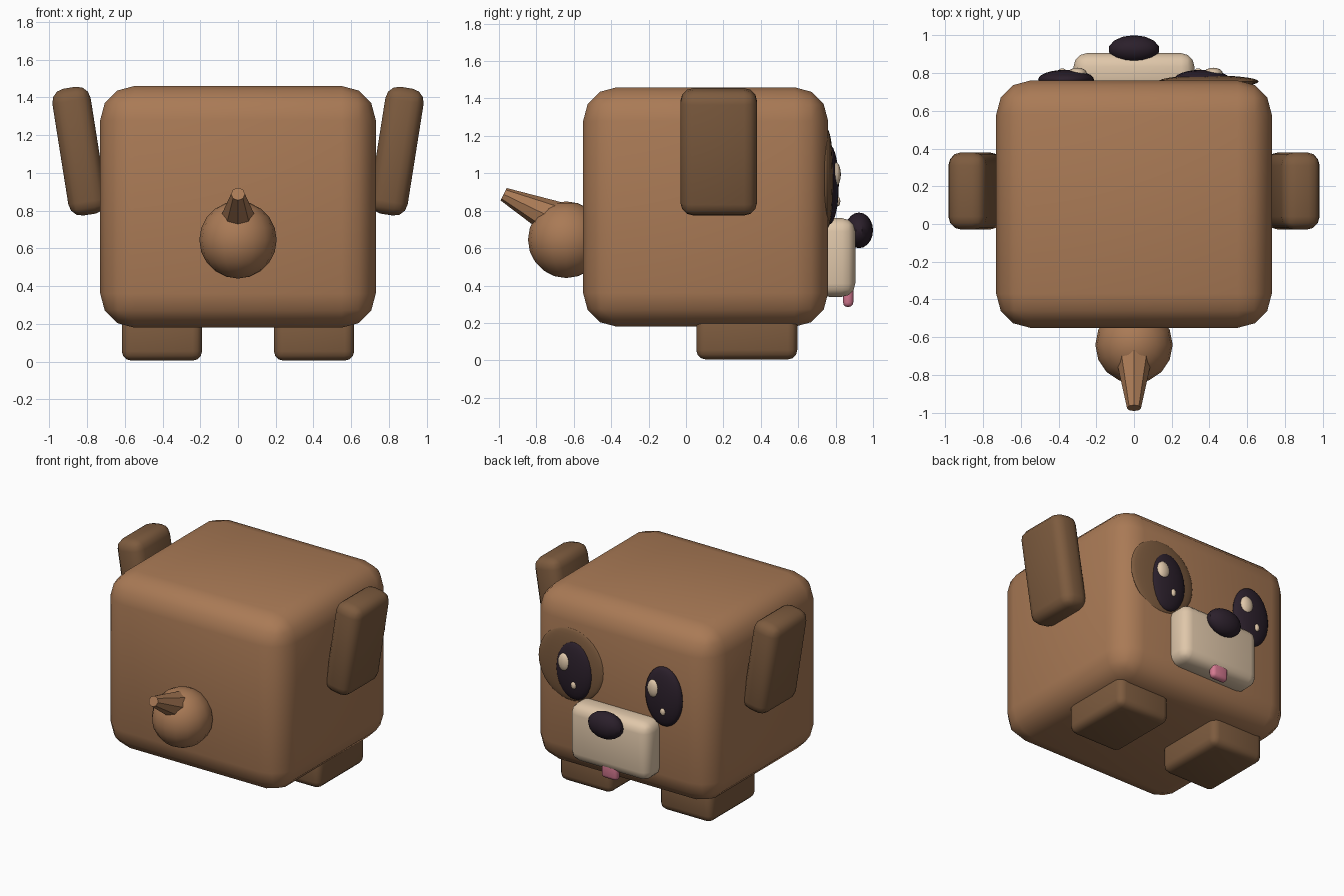
import bpy, bmesh, math
from mathutils import Matrix, Vector

if "Cube" in bpy.data.objects:
    bpy.data.objects.remove(bpy.data.objects["Cube"])


def material(name, rgb):
    m = bpy.data.materials.new(name)
    m.diffuse_color = (*rgb, 1)
    m.use_nodes = True
    m.node_tree.nodes["Principled BSDF"].inputs["Base Color"].default_value = m.diffuse_color
    return m


brown = material("brown fur", (0.40, 0.195, 0.092))
dark_brown = material("dark brown fur", (0.205, 0.105, 0.049))
cream = material("cream", (0.74, 0.57, 0.40))
black = material("near black", (0.024, 0.014, 0.024))
pink = material("pink", (0.66, 0.19, 0.28))


def finish(bm, name, mat, matrix, angle=40):
    mesh = bpy.data.meshes.new(name)
    bmesh.ops.transform(bm, matrix=matrix, verts=bm.verts)
    bmesh.ops.recalc_face_normals(bm, faces=bm.faces)
    bm.to_mesh(mesh)
    bm.free()
    mesh.materials.append(mat)
    ob = bpy.data.objects.new(name, mesh)
    bpy.context.collection.objects.link(ob)
    bpy.ops.object.select_all(action='DESELECT')
    ob.select_set(True)
    bpy.context.view_layer.objects.active = ob
    bpy.ops.object.shade_smooth_by_angle(angle=math.radians(angle))
    return ob


def rounded_box(name, mat, center, size, bevel, segments=3, tilt=0):
    bm = bmesh.new()
    bmesh.ops.create_cube(bm, size=1)
    bmesh.ops.scale(bm, vec=size, verts=bm.verts)
    bmesh.ops.bevel(bm, geom=bm.edges[:], offset=bevel, segments=segments,
                    profile=0.5, affect='EDGES')
    return finish(bm, name, mat,
                  Matrix.Translation(center) @ Matrix.Rotation(math.radians(tilt), 4, 'Y'))


def ellipsoid(name, mat, center, radii, u=16, v=10):
    bm = bmesh.new()
    bmesh.ops.create_uvsphere(bm, u_segments=u, v_segments=v, radius=1)
    return finish(bm, name, mat,
                  Matrix.Translation(center) @ Matrix.Diagonal((*radii, 1)))


# Cube-shaped body (the face looks towards +y)
rounded_box("body", brown, (0, 0.105, 0.82), (1.46, 1.31, 1.28), 0.18)

# Ears, feet and eyes on both sides
for s, side in ((-1, "left"), (1, "right")):
    rounded_box(side + "_ear", dark_brown, (s * 0.84, 0.175, 1.115),
                (0.205, 0.41, 0.68), 0.07, tilt=s * 9)
    rounded_box(side + "_foot", dark_brown, (s * 0.403, 0.325, 0.13),
                (0.425, 0.54, 0.25), 0.05)
    x = s * 0.36
    ellipsoid(side + "_eye", black, (x, 0.765, 0.94), (0.148, 0.052, 0.215), 24, 14)
    ellipsoid(side + "_eye_large_shine", cream, (x + 0.06, 0.80, 0.995),
              (0.05, 0.028, 0.065))
    ellipsoid(side + "_eye_small_shine", cream, (x - 0.02, 0.81, 0.85),
              (0.02, 0.015, 0.027))

# Darker patch round one eye
ellipsoid("eye_patch", dark_brown, (0.395, 0.755, 0.97), (0.265, 0.033, 0.265), 28, 16)

# Muzzle, nose and tongue
rounded_box("muzzle", cream, (0, 0.80, 0.55), (0.64, 0.21, 0.42), 0.07)
ellipsoid("nose", black, (0, 0.925, 0.695), (0.135, 0.075, 0.095), 14, 10)
rounded_box("tongue", pink, (0, 0.867, 0.35), (0.13, 0.055, 0.13), 0.025)

# Tail: round base with a tapered tip
ellipsoid("tail_base", brown, (0, -0.64, 0.645), (0.205, 0.205, 0.205))
start, end = Vector((0, -0.70, 0.755)), Vector((0, -0.975, 0.888))
bm = bmesh.new()
bmesh.ops.create_cone(bm, cap_ends=True, segments=8, radius1=0.098, radius2=0.037,
                      depth=(end - start).length)
turn = (end - start).to_track_quat('Z', 'X').to_matrix().to_4x4()
finish(bm, "tail_tip", brown, Matrix.Translation((start + end) / 2) @ turn, 30)
